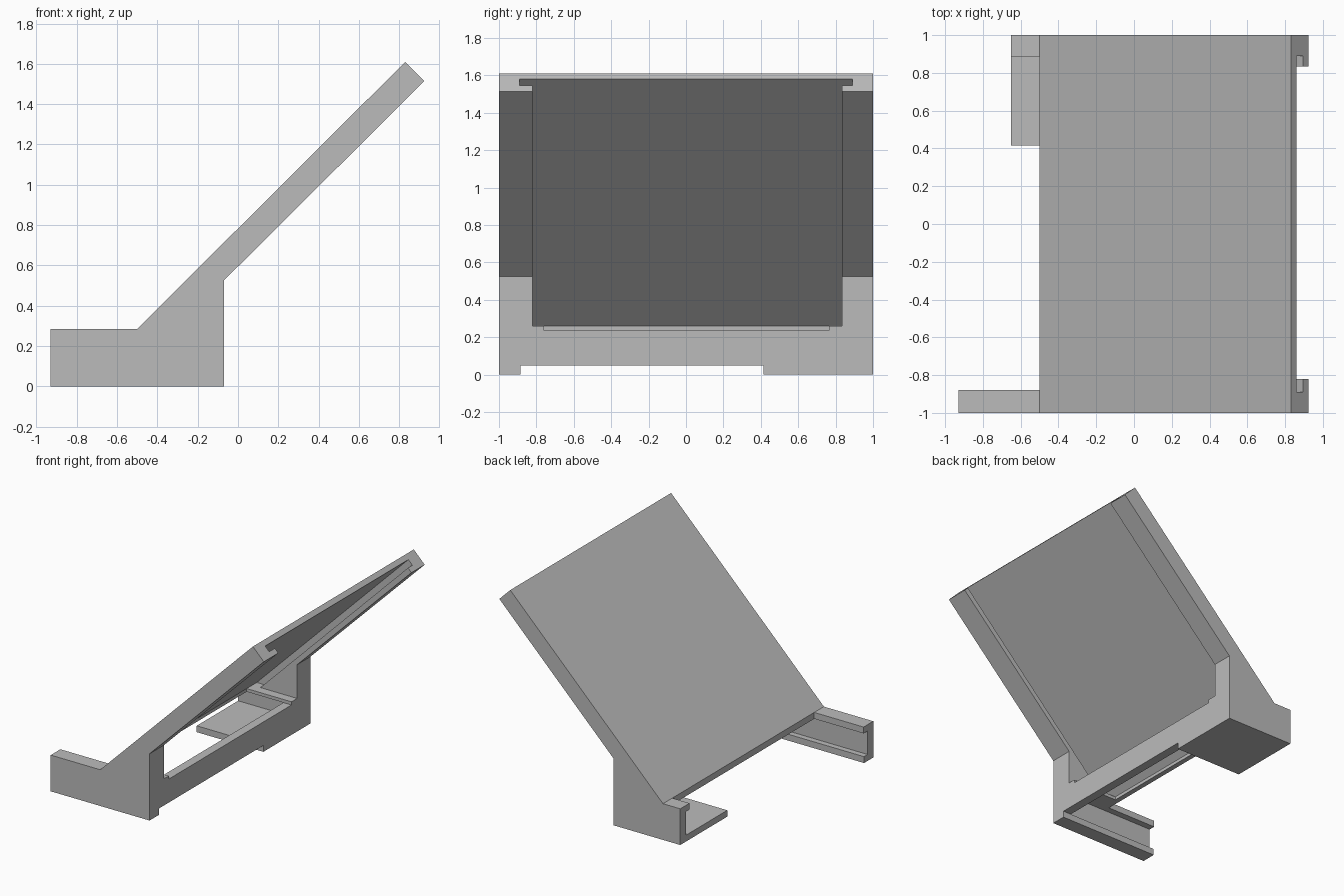
import bpy
import bmesh

if "Cube" in bpy.data.objects:
    bpy.data.objects.remove(bpy.data.objects["Cube"], do_unlink=True)

grey = bpy.data.materials.new("plain grey")
grey.use_nodes = True
grey.diffuse_color = (0.5, 0.5, 0.5, 1)
grey.node_tree.nodes["Principled BSDF"].inputs["Base Color"].default_value = (0.5, 0.5, 0.5, 1)


def prism(name, profile, y0, y1):
    """Extrude an (x, z) profile from y0 to y1."""
    bm = bmesh.new()
    face = bm.faces.new([bm.verts.new((x, y0, z)) for x, z in profile])
    out = bmesh.ops.extrude_face_region(bm, geom=[face])
    moved = [v for v in out["geom"] if isinstance(v, bmesh.types.BMVert)]
    bmesh.ops.translate(bm, verts=moved, vec=(0, y1 - y0, 0))
    bmesh.ops.recalc_face_normals(bm, faces=bm.faces)
    mesh = bpy.data.meshes.new(name)
    bm.to_mesh(mesh)
    bm.free()
    mesh.materials.append(grey)
    obj = bpy.data.objects.new(name, mesh)
    bpy.context.scene.collection.objects.link(obj)
    return obj


def box(x0, x1, z0, z1):
    return [(x0, z0), (x1, z0), (x1, z1), (x0, z1)]


def cut(target, profile, y0, y1):
    cutter = prism("cutter", profile, y0, y1)
    cutter.hide_render = True
    mod = target.modifiers.new("cut", 'BOOLEAN')
    mod.operation = 'DIFFERENCE'
    mod.solver = 'EXACT'
    mod.object = cutter
    bpy.context.view_layer.objects.active = target
    bpy.ops.object.modifier_apply(modifier=mod.name)
    bpy.data.objects.remove(cutter, do_unlink=True)


# Whole side silhouette: low base with a sloping panel
stand = prism("angled_stand", [(-0.93, 0), (-0.07, 0), (-0.07, 0.525), (0.925, 1.515),
                               (0.83, 1.61), (-0.5, 0.285), (-0.93, 0.285)], -1, 1)

# Space under the sloping panel, then the wider undercut groove beside it
cut(stand, [(-0.46, 0.26), (1.3, 0.26), (1.3, 2.02)], -0.82, 0.835)
cut(stand, [(-0.46, 0.26), (-0.39, 0.26), (1.1, 1.75), (1.1, 1.82)], -0.89, 0.89)

# Opening from the panel space down into the base
cut(stand, [(-0.46, 0.235), (0.1, 0.235), (0.1, 0.4), (-0.32, 0.4), (-0.46, 0.26)], -0.76, 0.765)

# Sliding channel in the base, open at the low end
cut(stand, box(-1.2, -0.14, 0.05, 0.235), -0.93, 0.93)

# Gap between the top lips ahead of the panel
cut(stand, box(-1.2, -0.5, 0.15, 0.4), -0.88, 0.885)

# Open part of the floor
cut(stand, box(-1.2, 0.2, -0.1, 0.05), -0.885, 0.415)

# Shorten everything except the long front arm
cut(stand, box(-1.2, -0.65, -0.1, 0.4), -0.88, 1.2)
